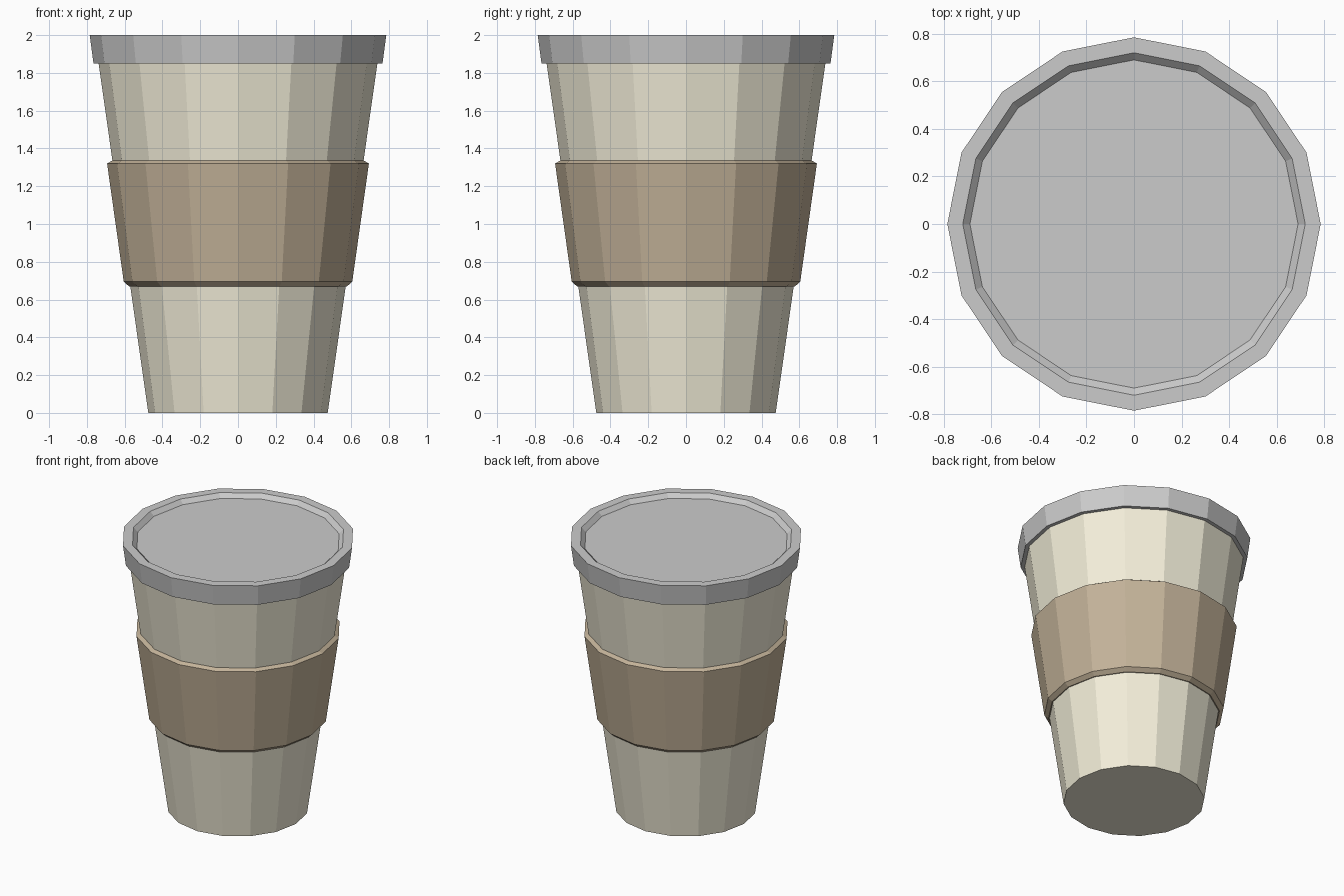
import bpy, bmesh
from math import cos, sin, pi

if "Cube" in bpy.data.objects:
    bpy.data.objects.remove(bpy.data.objects["Cube"])

SIDES = 16


def material(name, rgb):
    mat = bpy.data.materials.new(name)
    mat.diffuse_color = (*rgb, 1)
    mat.use_nodes = True
    mat.node_tree.nodes["Principled BSDF"].inputs["Base Color"].default_value = mat.diffuse_color
    return mat


def lathe(name, profile, mat=None, loop=False):
    """Revolve (radius, z) points in flat facets; cap the ends, or join them when loop."""
    bm = bmesh.new()
    rings = [[bm.verts.new((r * cos(2 * pi * i / SIDES), r * sin(2 * pi * i / SIDES), z))
              for i in range(SIDES)] for r, z in profile]
    pairs = list(zip(rings, rings[1:]))
    if loop:
        pairs.append((rings[-1], rings[0]))
    else:
        bm.faces.new(rings[0][::-1])
        bm.faces.new(rings[-1])
    for a, b in pairs:
        for i in range(SIDES):
            j = (i + 1) % SIDES
            bm.faces.new((a[i], a[j], b[j], b[i]))
    bmesh.ops.recalc_face_normals(bm, faces=bm.faces)
    mesh = bpy.data.meshes.new(name)
    bm.to_mesh(mesh)
    bm.free()
    obj = bpy.data.objects.new(name, mesh)
    bpy.context.collection.objects.link(obj)
    if mat:
        mesh.materials.append(mat)
    return obj


# Tapered paper cup
lathe("cup_body", [(0.475, 0), (0.745, 1.9)], material("cream_paper", (0.90, 0.86, 0.70)))

# Cardboard sleeve with bevelled rims, its inner wall just inside the cup
lathe("sleeve", [(0.565, 0.67), (0.577, 0.67), (0.605, 0.695), (0.693, 1.32),
                 (0.668, 1.335), (0.658, 1.335)],
      material("brown_card", (0.55, 0.45, 0.32)), loop=True)

# Lid with a raised rim and a shallow recess
lathe("lid", [(0.73, 1.85), (0.765, 1.85), (0.785, 2.0), (0.72, 2.0), (0.69, 1.97)])
